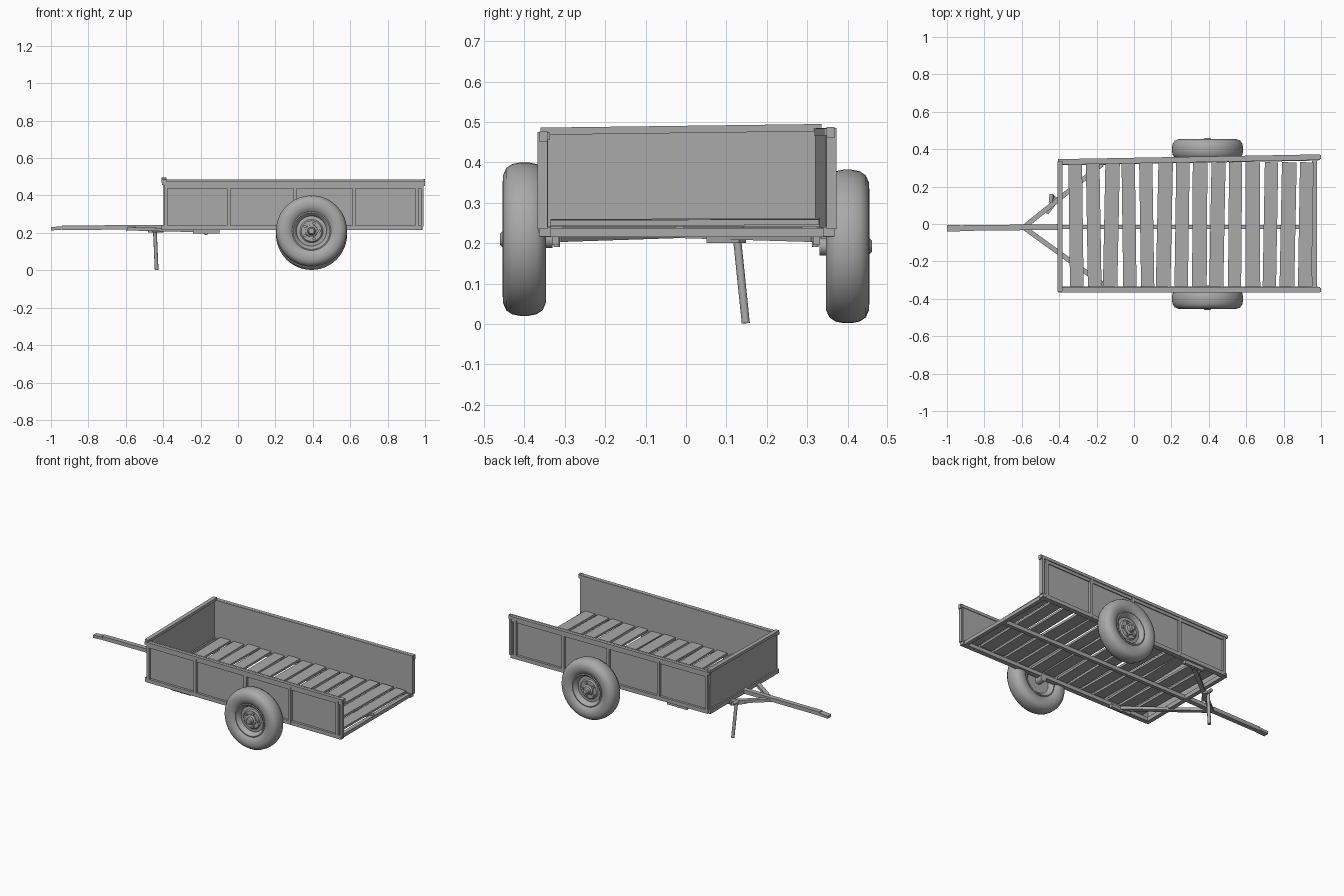
import bpy, bmesh, math, random
from mathutils import Vector

random.seed(4)
if "Cube" in bpy.data.objects:
    bpy.data.objects.remove(bpy.data.objects["Cube"])

grey = bpy.data.materials.new("plain grey")
grey.use_nodes = True
COLOUR = (0.4, 0.4, 0.4, 1)
grey.diffuse_color = COLOUR
grey.node_tree.nodes["Principled BSDF"].inputs["Base Color"].default_value = COLOUR


def finish(name, bm, smooth=False):
    bmesh.ops.recalc_face_normals(bm, faces=bm.faces)
    mesh = bpy.data.meshes.new(name)
    bm.to_mesh(mesh)
    bm.free()
    mesh.materials.append(grey)
    obj = bpy.data.objects.new(name, mesh)
    bpy.context.collection.objects.link(obj)
    if smooth:
        bpy.ops.object.select_all(action='DESELECT')
        obj.select_set(True)
        bpy.context.view_layer.objects.active = obj
        bpy.ops.object.shade_smooth_by_angle(angle=math.radians(35))
    return obj


def beam(name, a, b, width, height):
    """Rectangular bar from a to b; height is measured towards z."""
    a, b = Vector(a), Vector(b)
    d = (b - a).normalized()
    up = Vector((1, 0, 0)) if abs(d.z) > 0.9 else Vector((0, 0, 1))
    side = d.cross(up).normalized()
    up = side.cross(d)
    bm = bmesh.new()
    ends = [[bm.verts.new(p + side * s * width / 2 + up * t * height / 2)
             for s, t in ((-1, -1), (1, -1), (1, 1), (-1, 1))] for p in (a, b)]
    bm.faces.new(ends[0])
    bm.faces.new(ends[1])
    for i in range(4):
        j = (i + 1) % 4
        bm.faces.new((ends[0][i], ends[0][j], ends[1][j], ends[1][i]))
    return finish(name, bm)


def rod(name, a, b, radius, sides=16):
    a, b = Vector(a), Vector(b)
    bm = bmesh.new()
    bmesh.ops.create_cone(bm, cap_ends=True, segments=sides, radius1=radius,
                          radius2=radius, depth=(b - a).length)
    bm.transform((b - a).to_track_quat('Z', 'Y').to_matrix().to_4x4())
    bmesh.ops.translate(bm, vec=(a + b) / 2, verts=bm.verts)
    return finish(name, bm, True)


def lathe(name, profile, centre, side, steps=48):
    """Spin (radius, outward offset) points around the wheel axle."""
    bm = bmesh.new()
    verts = [bm.verts.new((r, side * o, 0)) for r, o in profile]
    edges = [bm.edges.new(pair) for pair in zip(verts, verts[1:])]
    bmesh.ops.spin(bm, geom=verts + edges, axis=(0, 1, 0), cent=(0, 0, 0),
                   angle=math.tau, steps=steps)
    bmesh.ops.remove_doubles(bm, verts=bm.verts, dist=0.0001)
    bmesh.ops.translate(bm, vec=centre, verts=bm.verts)
    return finish(name, bm, True)


FRONT, REAR = -0.395, 0.985

# Side walls: sheet, posts and rails; the far side stands a little higher
# and flares slightly towards the open end
for label, s, y0, y1, top in (("right", -1, -0.345, -0.345, 0.475),
                              ("left", 1, 0.325, 0.35, 0.485)):
    def wall_y(x):
        return y0 + (y1 - y0) * (x - FRONT) / (REAR - FRONT)

    def rail(part, z, out, width, height, x0=FRONT, x1=REAR):
        beam(f"{label}_{part}", (x0, wall_y(x0) + s * out, z),
             (x1, wall_y(x1) + s * out, z), width, height)

    rail("panel", (top + 0.23) / 2, 0, 0.008, top - 0.23)
    rail("top_rail", top - 0.01, 0.007, 0.03, 0.018, FRONT - 0.01, REAR + 0.01)
    rail("upper_flange", top - 0.022, 0.013, 0.006, 0.03)
    rail("bottom_rail", 0.228, 0.004, 0.03, 0.024)
    for i, x in enumerate((-0.385, -0.05, 0.305, 0.62, 0.955)):
        beam(f"{label}_post_{i}", (x, wall_y(x) + s * 0.01, 0.225),
             (x, wall_y(x) + s * 0.01, top - 0.01), 0.02, 0.018)
    # Rear corner post with its latch channel
    beam(f"{label}_rear_post", (REAR, wall_y(REAR) + s * 0.01, 0.235),
         (REAR, wall_y(REAR) + s * 0.01, top), 0.024, 0.014)
    beam(f"{label}_latch", (0.995, wall_y(REAR) + s * 0.008, top - 0.025),
         (0.995, wall_y(REAR) + s * 0.008, top + 0.002), 0.02, 0.01)

# Front wall
beam("front_panel", (FRONT, -0.345, 0.355), (FRONT, 0.325, 0.36), 0.008, 0.25)
beam("front_top_rail", (FRONT, -0.36, 0.477), (FRONT, 0.335, 0.486), 0.026, 0.018)
beam("front_bottom_rail", (FRONT, -0.36, 0.228), (FRONT, 0.335, 0.228), 0.026, 0.026)
beam("rear_sill", (0.965, -0.36, 0.226), (0.965, 0.365, 0.226), 0.025, 0.022)

# Uneven loose floor boards
boards = 14
for i in range(boards):
    x = -0.31 + i * 0.0945
    skew = random.uniform(-0.008, 0.008)
    z = 0.25 + random.uniform(-0.004, 0.004)
    beam(f"floor_board_{i}", (x - skew, -0.335, z), (x + skew, 0.33, z + skew / 3),
         random.uniform(0.068, 0.08), 0.014)

# Drawbar, spine and spread braces
JOINT = (-0.59, -0.018, 0.222)
beam("drawbar", (-0.94, -0.022, 0.228), (-0.385, -0.016, 0.23), 0.03, 0.024)
beam("drawbar_tip", (-1.0, -0.022, 0.222), (-0.93, -0.022, 0.227), 0.034, 0.018)
beam("floor_spine", (-0.4, -0.016, 0.228), (0.97, -0.016, 0.23), 0.022, 0.024)
for label, s in (("right", -1), ("left", 1)):
    beam(f"{label}_brace", JOINT, (-0.17, s * 0.32, 0.212), 0.026, 0.018)
    beam(f"{label}_brace_foot", (-0.24, s * 0.325, 0.206), (-0.1, s * 0.325, 0.206),
         0.02, 0.02)
    rod(f"{label}_brace_bolt", (-0.17, s * 0.32, 0.19), (-0.17, s * 0.32, 0.22), 0.008)

# Prop stand with clamp
beam("stand_bracket", (-0.47, 0.06, 0.208), (-0.41, 0.14, 0.208), 0.03, 0.014)
rod("stand_leg", (-0.435, 0.148, 0.002), (-0.445, 0.125, 0.225), 0.01)
rod("stand_handle", (-0.445, 0.115, 0.222), (-0.44, 0.16, 0.222), 0.011)

# Wheels: tyre, dished rim, hub and wheel nuts
TYRE = [(0.1, 0.034), (0.112, 0.046), (0.135, 0.054), (0.158, 0.053), (0.176, 0.045),
        (0.186, 0.03), (0.19, 0.01)]
TYRE = TYRE + [(r, -o) for r, o in reversed(TYRE)]
RIM = [(0.0, 0.024), (0.055, 0.024), (0.062, 0.016), (0.08, 0.014), (0.088, 0.034),
       (0.098, 0.042), (0.104, 0.04), (0.104, -0.04), (0.098, -0.042), (0.088, -0.03),
       (0.075, -0.02), (0.0, -0.02)]
HUB = [(0.0, 0.06), (0.014, 0.06), (0.02, 0.054), (0.022, 0.036), (0.032, 0.03),
       (0.034, 0.02)]
for label, s, z in (("right", -1, 0.21), ("left", 1, 0.192)):
    centre = Vector((0.393, s * 0.4, z))
    lathe(f"{label}_tyre", TYRE, centre, s)
    lathe(f"{label}_rim", RIM, centre, s)
    lathe(f"{label}_hub", HUB, centre, s, 24)
    rod(f"{label}_axle_stub", centre, centre + Vector((0, -s * 0.07, 0)), 0.022)
    for i in range(5):
        a = math.tau * i / 5
        p = centre + Vector((math.cos(a), 0, math.sin(a))) * 0.043
        rod(f"{label}_wheel_nut_{i}", p + Vector((0, s * 0.02, 0)),
            p + Vector((0, s * 0.034, 0)), 0.008, 6)
